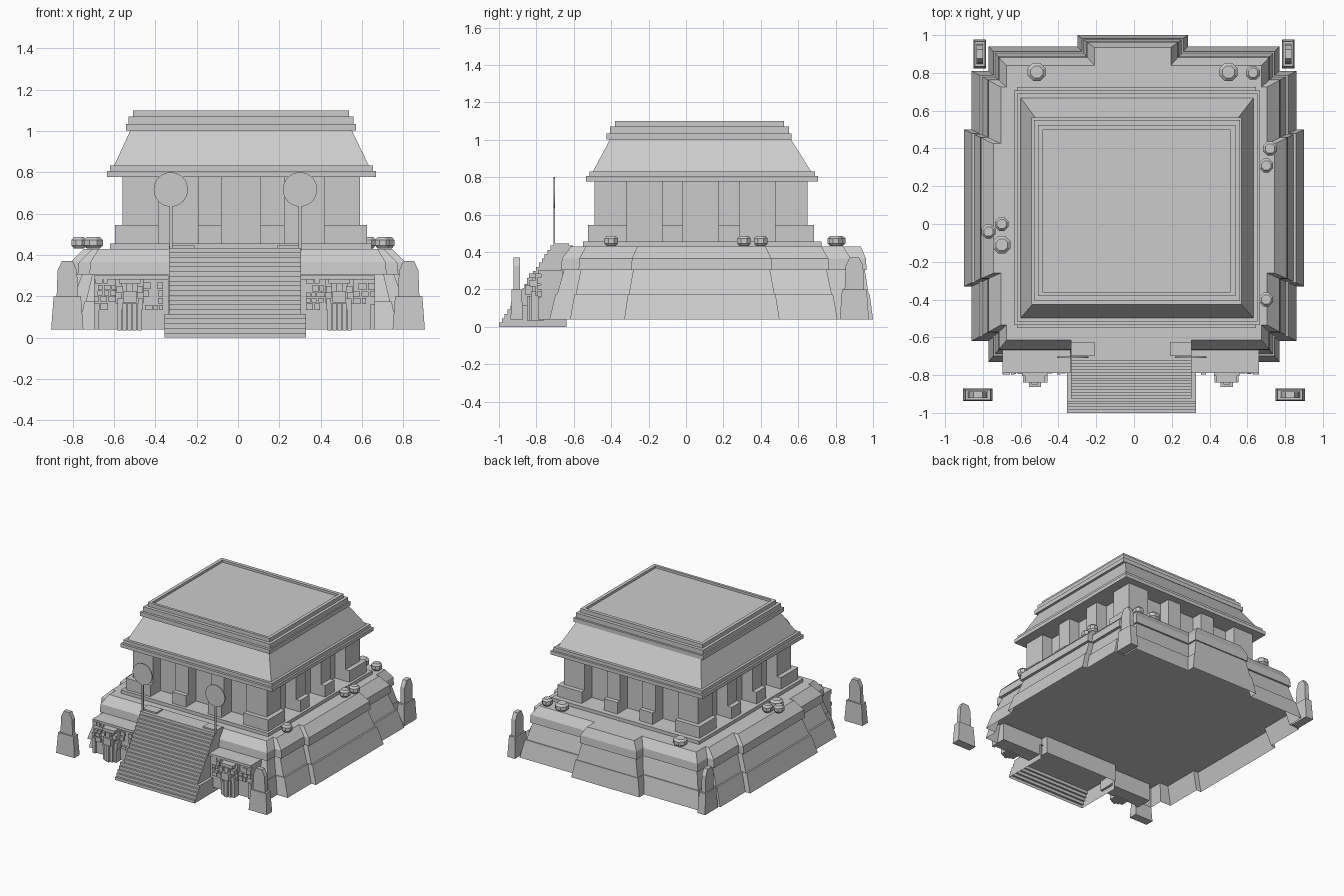
import bpy, bmesh, math, random
from mathutils import Matrix

if "Cube" in bpy.data.objects:
    bpy.data.objects.remove(bpy.data.objects["Cube"])

random.seed(4)


def finish(name, bm):
    bmesh.ops.recalc_face_normals(bm, faces=bm.faces)
    me = bpy.data.meshes.new(name)
    bm.to_mesh(me)
    bm.free()
    ob = bpy.data.objects.new(name, me)
    bpy.context.collection.objects.link(ob)
    return ob


def skin(bm, rings, cap_bottom=True):
    """Skin a list of equal-length point rings; returns the top cap."""
    rings = [[bm.verts.new(p) for p in ring] for ring in rings]
    n = len(rings[0])
    for lo, hi in zip(rings, rings[1:]):
        for i in range(n):
            bm.faces.new((lo[i], lo[(i + 1) % n], hi[(i + 1) % n], hi[i]))
    if cap_bottom:
        bm.faces.new(rings[0][::-1])
    return bm.faces.new(rings[-1])


def loft(bm, levels):
    """Stack of rectangles (x0, x1, y0, y1, z) as a closed solid."""
    return skin(bm, [((a, c, z), (b, c, z), (b, d, z), (a, d, z)) for a, b, c, d, z in levels])


def box(bm, x0, x1, y0, y1, z0, z1):
    return loft(bm, [(x0, x1, y0, y1, z0), (x0, x1, y0, y1, z1)])


def prism(bm, pts, axis_vec):
    """Extrude a polygon of 3D points along a vector."""
    f = bm.faces.new([bm.verts.new(p) for p in pts])
    r = bmesh.ops.extrude_face_region(bm, geom=[f])
    bmesh.ops.translate(bm, vec=axis_vec,
                        verts=[v for v in r['geom'] if isinstance(v, bmesh.types.BMVert)])


# Stepped platform: four overlapping bays share one battered profile (relative inset, z)
profile = [(0, .04), (.28, .175), (.36, .175), (.68, .305), (.54, .305), (.58, .365), (1, .43)]
# side, flank, corner, rear: x0, x1, y0, y1, then total inset on x, front and rear
bays = [(-.90, .90, -.33, .50, .155, .07, .075), (-.86, .86, -.62, .81, .155, .085, .085),
        (-.77, .77, -.73, .94, .095, .115, .10), (-.30, .285, 0, 1.0, .09, .09, .065)]


def outline(o, z):
    """Outline of the united bays at one level, with a notch for the stairs."""
    A, B, C, D = [(a + o * i, b - o * i, c + o * f, d - o * r) for a, b, c, d, i, f, r in bays]

    def half(k):
        return [(D[k], D[3]), (D[k], C[3]), (C[k], C[3]), (C[k], B[3]), (B[k], B[3]),
                (B[k], A[3]), (A[k], A[3]), (A[k], A[2]), (B[k], A[2]), (B[k], B[2]),
                (C[k], B[2]), (C[k], C[2]), ((-.333, .305)[k], C[2]), ((-.333, .305)[k], -.605)]
    return [(x, y, z) for x, y in half(0) + half(1)[::-1]]


bm = bmesh.new()
skin(bm, [outline(o, z) for o, z in profile], cap_bottom=False)
finish("platform_tiers", bm)
bm = bmesh.new()
bm.faces.new([bm.verts.new(p[:2] + (.175,)) for p in outline(.36, 0)])
finish("platform_floor", bm)

# Staircase: side profile of steps, lower steps wider, open underneath and behind
N = 19
dy, dz = .29 / N, .435 / N


def stairs(name, x0, x1, first, last, back):
    pts = [(x0, back, first * dz), (x0, -1 + first * dy, first * dz)]
    for i in range(first, last):
        y = -1 + i * dy
        pts += [(x0, y, (i + 1) * dz), (x0, y + dy, (i + 1) * dz)]
    pts.append((x0, back, last * dz))
    bm = bmesh.new()
    prism(bm, pts, (x1 - x0, 0, 0))
    bm.normal_update()
    hidden = [f for f in bm.faces if abs(f.normal.x) < .5 and
              (all(abs(v.co.z - first * dz) < 1e-4 for v in f.verts) or
               all(abs(v.co.y - back) < 1e-4 for v in f.verts))]
    bmesh.ops.delete(bm, geom=hidden, context='FACES')
    finish(name, bm)


stairs("stairs_lower", -.355, .328, 0, 5, -.64)
stairs("stairs_upper", -.333, .305, 5, N, -.605)
bm = bmesh.new()
box(bm, -.333, -.21, -.70, -.625, .42, .446)
box(bm, .19, .305, -.70, -.625, .42, .446)
finish("stairs_landing", bm)

# Round standards on poles beside the stair head
for side, x in (("left", -.325), ("right", .30)):
    bm = bmesh.new()
    n = 32
    prism(bm, [(x + .083 * math.cos(2 * math.pi * i / n), -.709,
                .717 + .083 * math.sin(2 * math.pi * i / n)) for i in range(n)], (0, .008, 0))
    box(bm, x - .007, x + .007, -.709, -.701, .42, .64)
    finish("disc_standard_" + side, bm)

# Carved front panels with a projecting central mask, mirrored about the stair axis
AX = -.017
for side, s in (("left", -1), ("right", 1)):
    bm = bmesh.new()

    def mbox(u0, u1, *rest):
        xs = sorted((AX + s * u0, AX + s * u1))
        box(bm, xs[0], xs[1], *rest)
    mbox(.32, .68, -.775, -.66, .04, .295)
    mbox(.32, .68, -.79, -.66, .282, .302)
    mbox(.655, .68, -.79, -.70, .04, .16)
    # vertical bundles under the mask
    for k in range(5):
        u = .45 + k * .024
        d = .85 - .012 * abs(k - 2)
        mbox(u, u + .019, -d, -.76, .035, .165)
    # rounded mask body, brow, snout and cheeks
    for k, d in enumerate((.805, .822, .828, .822, .805)):
        mbox(.44 + k * .0272, .4672 + k * .0272, -d, -.76, .165, .285)
    mbox(.455, .56, -.84, -.78, .262, .285)
    mbox(.475, .54, -.862, -.78, .17, .225)
    mbox(.49, .525, -.85, -.78, .225, .262)
    for u in (.442, .54):
        mbox(u, u + .03, -.838, -.78, .215, .25)
        mbox(u, u + .025, -.83, -.78, .135, .19)
    # small glyph-like relief blocks in rows at both sides
    for u0, u1 in ((.345, .44), (.575, .68)):
        z = .135
        while z < .27:
            h = random.uniform(.02, .035)
            u = u0
            while u < u1 - .012:
                w = min(random.uniform(.018, .04), u1 - u)
                if random.random() < .8:
                    mbox(u, u + w, -random.uniform(.782, .797), -.77, z, min(z + h, .29))
                u += w + .006
            z += h + .006
    finish("carved_panel_" + side, bm)

# Temple: plinth, core wall, corner piers and intermediate piers
X0, X1, Y0, Y1 = -.56, .59, -.49, .65
CX, CY = (X0 + X1) / 2, (Y0 + Y1) / 2
bm = bmesh.new()
box(bm, -.62, .645, -.55, .725, .42, .456)
finish("temple_plinth", bm)
bm = bmesh.new()
box(bm, X0 + .09, X1 - .09, Y0 + .09, Y1 - .09, .45, .79)
finish("temple_core_wall", bm)
bm = bmesh.new()
W, E = .175, .035
for sx in (0, 1):
    for sy in (0, 1):
        a = X1 - W if sx else X0
        c = Y1 - W if sy else Y0
        box(bm, a, a + W, c, c + W, .45, .79)
        box(bm, a - E * (1 - sx), a + W + E * sx, c - E * (1 - sy), c + W + E * sy, .45, .545)
finish("corner_piers", bm)
bm = bmesh.new()
H = .057
for m in (-.152, .152):
    for top, e in ((.79, 0), (.545, E)):
        x, y = CX + m, CY + m
        box(bm, x - H, x + H, Y0 - e, Y0 + .12, .45, top)
        box(bm, x - H, x + H, Y1 - .12, Y1 + e, .45, top)
        box(bm, X0 - e, X0 + .12, y - H, y + H, .45, top)
        box(bm, X1 - .12, X1 + e, y - H, y + H, .45, top)
finish("wall_piers", bm)

# Roof: eaves, sloped frieze, stepped cornice with a shallow sunken top
bm = bmesh.new()
loft(bm, [(-.634, .667, -.535, .706, .778), (-.634, .667, -.535, .706, .806),
          (-.62, .653, -.517, .69, .806), (-.62, .653, -.517, .69, .832)])
finish("roof_eaves", bm)
bm = bmesh.new()
loft(bm, [(-.60, .633, -.497, .668, .832), (-.52, .55, -.405, .56, 1.005)])
finish("roof_slope", bm)
bm = bmesh.new()
loft(bm, [(-.542, .57, -.425, .565, 1.003), (-.542, .57, -.425, .565, 1.035),
          (-.53, .56, -.405, .55, 1.035), (-.53, .56, -.405, .55, 1.07),
          (-.508, .538, -.38, .525, 1.07), (-.508, .538, -.38, .525, 1.1),
          (-.482, .512, -.36, .498, 1.1), (-.482, .512, -.36, .498, 1.083)])
finish("roof_cornice", bm)


# Standing stones: wide base and narrower slab with cut corners
def stone(name, x, y, turned):
    bm = bmesh.new()
    loft(bm, [(-.078, .078, -.033, .033, .04), (-.066, .066, -.027, .027, .2)])
    prism(bm, [(-.052, -.017, .19), (.052, -.017, .19), (.047, -.017, .325),
               (.025, -.017, .372), (-.025, -.017, .372), (-.047, -.017, .325)], (0, .034, 0))
    if turned:
        bmesh.ops.rotate(bm, verts=bm.verts, matrix=Matrix.Rotation(math.pi / 2, 3, 'Z'))
    bmesh.ops.translate(bm, verts=bm.verts, vec=(x, y, 0))
    finish(name, bm)


for side, s in (("left", -1), ("right", 1)):
    stone("front_stone_" + side, s * .826, -.905, False)
    stone("rear_stone_" + side, s * .816, .9, True)

# Flat-topped octagonal boulders scattered on the terrace
for i, (x, y, r) in enumerate([(-.515, .805, .05), (.5, .805, .05), (.63, .8, .038),
                               (.72, .4, .038), (.7, .31, .038), (-.7, 0, .038),
                               (-.77, -.04, .038), (-.7, -.11, .048), (.7, -.4, .038)]):
    bm = bmesh.new()
    skin(bm, [[(x + r * k * math.cos((j + .5) * math.pi / 4),
                y + r * k * math.sin((j + .5) * math.pi / 4), z) for j in range(8)]
              for k, z in ((.7, .432), (1.03, .446), (1.03, .473), (.7, .487))])
    finish(f"boulder_{i + 1}", bm)
